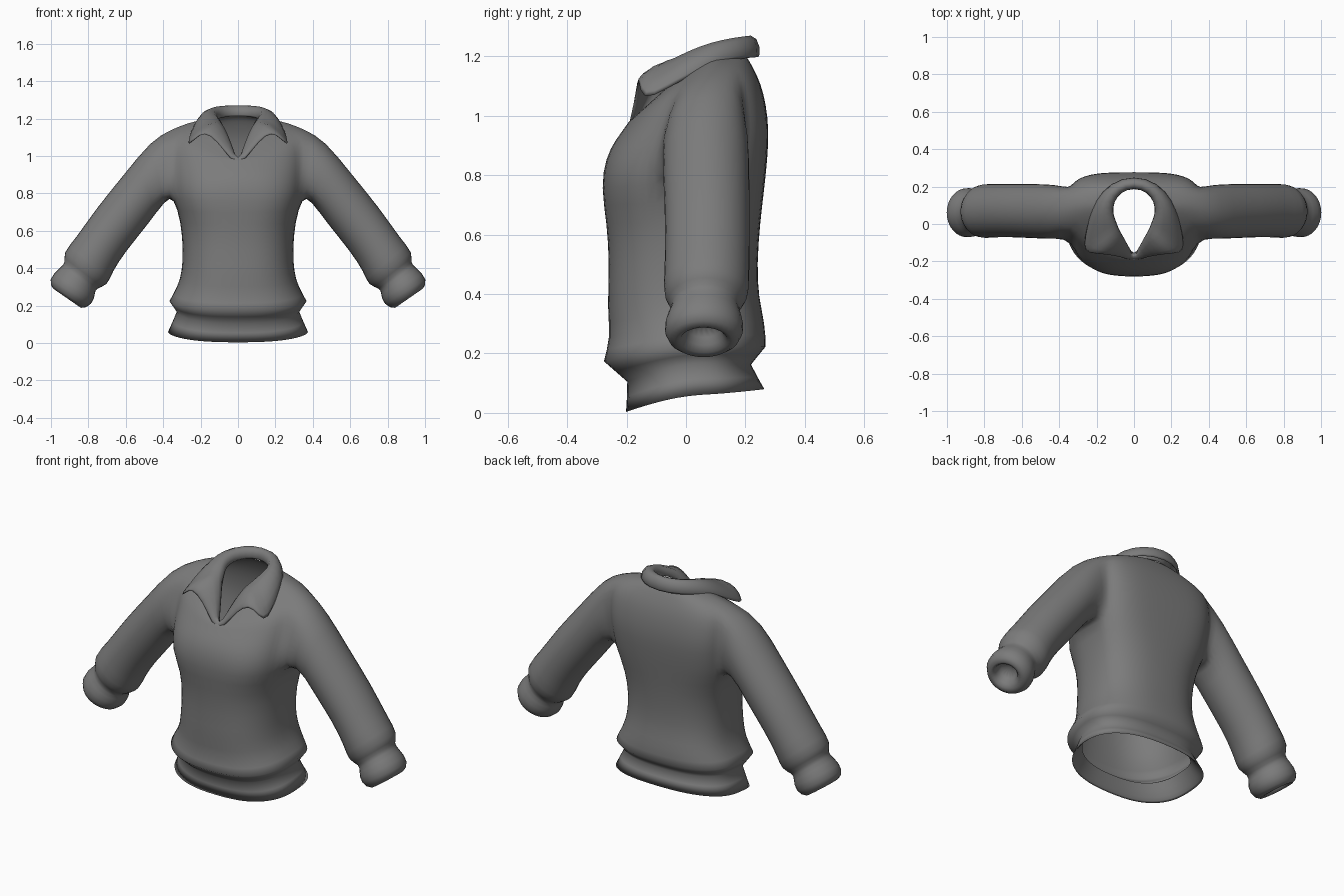
import bpy, bmesh, math
from mathutils import Vector

if "Cube" in bpy.data.objects:
    bpy.data.objects.remove(bpy.data.objects["Cube"])

cloth = bpy.data.materials.new("grey_cloth")
cloth.diffuse_color = (0.2, 0.2, 0.2, 1)
cloth.use_nodes = True
cloth.node_tree.nodes["Principled BSDF"].inputs["Base Color"].default_value = cloth.diffuse_color


def finish(name, bm, thickness=0.0):
    """Turn a right-hand half into a mirrored, smooth object."""
    bmesh.ops.recalc_face_normals(bm, faces=bm.faces)
    mesh = bpy.data.meshes.new(name)
    bm.to_mesh(mesh)
    bm.free()
    obj = bpy.data.objects.new(name, mesh)
    bpy.context.collection.objects.link(obj)
    mesh.materials.append(cloth)
    mirror = obj.modifiers.new("mirror", 'MIRROR')
    mirror.use_clip = True
    mirror.merge_threshold = 0.002
    if thickness:
        solid = obj.modifiers.new("thickness", 'SOLIDIFY')
        solid.thickness = thickness
        solid.offset = 0
    sub = obj.modifiers.new("smooth", 'SUBSURF')
    sub.levels = sub.render_levels = 1
    for poly in mesh.polygons:
        poly.use_smooth = True
    return obj


def bridge(bm, a, b, closed=False):
    n = len(a)
    for i in range(n if closed else n - 1):
        j = (i + 1) % n
        bm.faces.new((a[i], a[j], b[j], b[i]))


# Torso rings: z front, z side, z back, half width, y front, y back
RINGS = [
    (.10, .15, .15, .31, -.18, .20),      # inner hem
    (.015, .07, .09, .358, -.19, .25),
    (.003, .06, .08, .376, -.203, .265),  # hem
    (.105, .17, .163, .327, -.197, .218),
    (.173, .225, .222, .37, -.28, .27),   # fold above the band
    (.25, .30, .30, .325, -.255, .267),
    (.35, .38, .39, .30, -.267, .245),
    (.50, .50, .50, .295, -.259, .24),
    (.64, .64, .64, .305, -.268, .25),
    (.76, .785, .76, .345, -.288, .265),  # armhole bottom
    (.86, .87, .86, .355, -.272, .275),
    (.92, .96, .95, .362, -.238, .28),
    (.96, 1.06, 1.04, .368, -.207, .27),
    (.98, 1.145, 1.11, .358, -.194, .252),  # armhole top
    (.983, 1.18, 1.165, .265, -.188, .225),
    (.985, 1.195, 1.20, .18, -.182, .205),
    (.985, 1.20, 1.21, .13, -.172, .19),    # neckline
]
CREASED = {2: 1.0, 3: .6, 4: .7}   # crisp hem and band folds
HALF = 8
LOW, HIGH = 9, 13      # armhole rows
ARM = 2                # armhole columns each side of the seam

# Sleeve rings: top x, z, bottom x, z, half depth, y centre
SLEEVE = [
    (.465, 1.088, .385, .765, .15, .066),
    (.607, .907, .493, .613, .148, .069),
    (.757, .727, .595, .493, .145, .073),
    (.87, .56, .675, .372, .146, .07),
    (.942, .482, .692, .305, .15, .068),   # gathered end
    (.92, .43, .76, .29, .108, .066),
    (.955, .405, .762, .265, .125, .062),  # cuff
    (1.02, .34, .773, .203, .145, .06),
    (.99, .28, .845, .172, .10, .06),
    (.962, .292, .875, .228, .062, .06),   # opening
    (.935, .34, .845, .28, .058, .06),
]

bm = bmesh.new()
rows = []
for r, (zf, zs, zb, hw, yf, yb) in enumerate(RINGS):
    # Square chest and shoulder blades, tapering to a pointed neckline
    k = r - LOW
    nf, nb = (2.9 - .25 * k, 3.6 - .25 * abs(k - 2)) if k >= 0 else (2.5, 2.5)
    yc = .03 if k < -1 else min(.10, .05 + .01 * max(k, 1))
    row = []
    for i in range(-HALF, HALF + 1):
        t = i * math.pi / (2 * HALF)
        p = 2 / (nf if i < 0 else nb)
        s = abs(math.sin(t)) ** p
        x = 0 if abs(i) == HALF else hw * math.cos(t) ** p
        ye, ze = (yf, zf) if i < 0 else (yb, zb)
        row.append(bm.verts.new((x, yc + (ye - yc) * s, zs + (ze - zs) * s ** 1.4)))
    rows.append(row)
for r in range(len(rows) - 1):
    for i in range(2 * HALF):
        if LOW <= r < HIGH and HALF - ARM <= i < HALF + ARM:
            continue  # leave the armhole open
        bm.faces.new((rows[r][i], rows[r][i + 1], rows[r + 1][i + 1], rows[r + 1][i]))
crease = bm.edges.layers.float.new("crease_edge")
for r, amount in CREASED.items():
    for a, b in zip(rows[r], rows[r][1:]):
        bm.edges.get((a, b))[crease] = amount

# Armhole loop, from the shoulder seam round the back and up the front
loop = [rows[HIGH][HALF + c] for c in range(ARM + 1)]
loop += [rows[r][HALF + ARM] for r in range(HIGH - 1, LOW, -1)]
loop += [rows[LOW][HALF + c] for c in range(ARM, -ARM - 1, -1)]
loop += [rows[r][HALF - ARM] for r in range(LOW + 1, HIGH)]
loop += [rows[HIGH][HALF + c] for c in range(-ARM, 0)]

# Sleeve grown out of the armhole
for tx, tz, bx, bz, depth, yc in SLEEVE:
    ring = []
    for j in range(len(loop)):
        a = 2 * math.pi * j / len(loop)
        k = (1 + math.cos(a)) / 2
        ring.append(bm.verts.new((bx + (tx - bx) * k, yc + depth * math.sin(a), bz + (tz - bz) * k)))
    bridge(bm, loop, ring, True)
    loop = ring
bm.faces.new(loop)
finish("shirt_body", bm)

# Collar stations: fold point, outer edge point, fullness
COLLAR = [
    ((0, -.178, .955), (0, -.196, .93), .1),
    ((.035, -.13, 1.065), (.08, -.172, 1.035), .3),
    ((.065, -.07, 1.145), (.15, -.165, 1.115), .6),
    ((.085, -.04, 1.185), (.21, -.16, 1.12), .8),
    ((.10, 0, 1.215), (.275, -.152, 1.042), 1),
    ((.108, .02, 1.225), (.265, -.07, 1.085), 1.1),
    ((.122, .06, 1.24), (.242, .03, 1.14), 1.1),
    ((.118, .12, 1.255), (.207, .12, 1.18), 1.1),
    ((.078, .18, 1.266), (.125, .22, 1.195), 1.1),
    ((0, .205, 1.27), (0, .255, 1.195), 1.1),
]
bm = bmesh.new()
last = None
for fold, edge, full in COLLAR:
    p, q = Vector(fold), Vector(edge)
    out = Vector((q.x - p.x, q.y - p.y, 0)).normalized()
    mid = (p + q) / 2 + (out * .018 + Vector((0, 0, .028))) * full
    inner = Vector((p.x * .97, p.y * .97, p.z - .06))
    strip = [bm.verts.new(v) for v in (inner, p, mid, q)]
    if last:
        bridge(bm, last, strip)
    last = strip
finish("collar", bm, 0.02)
